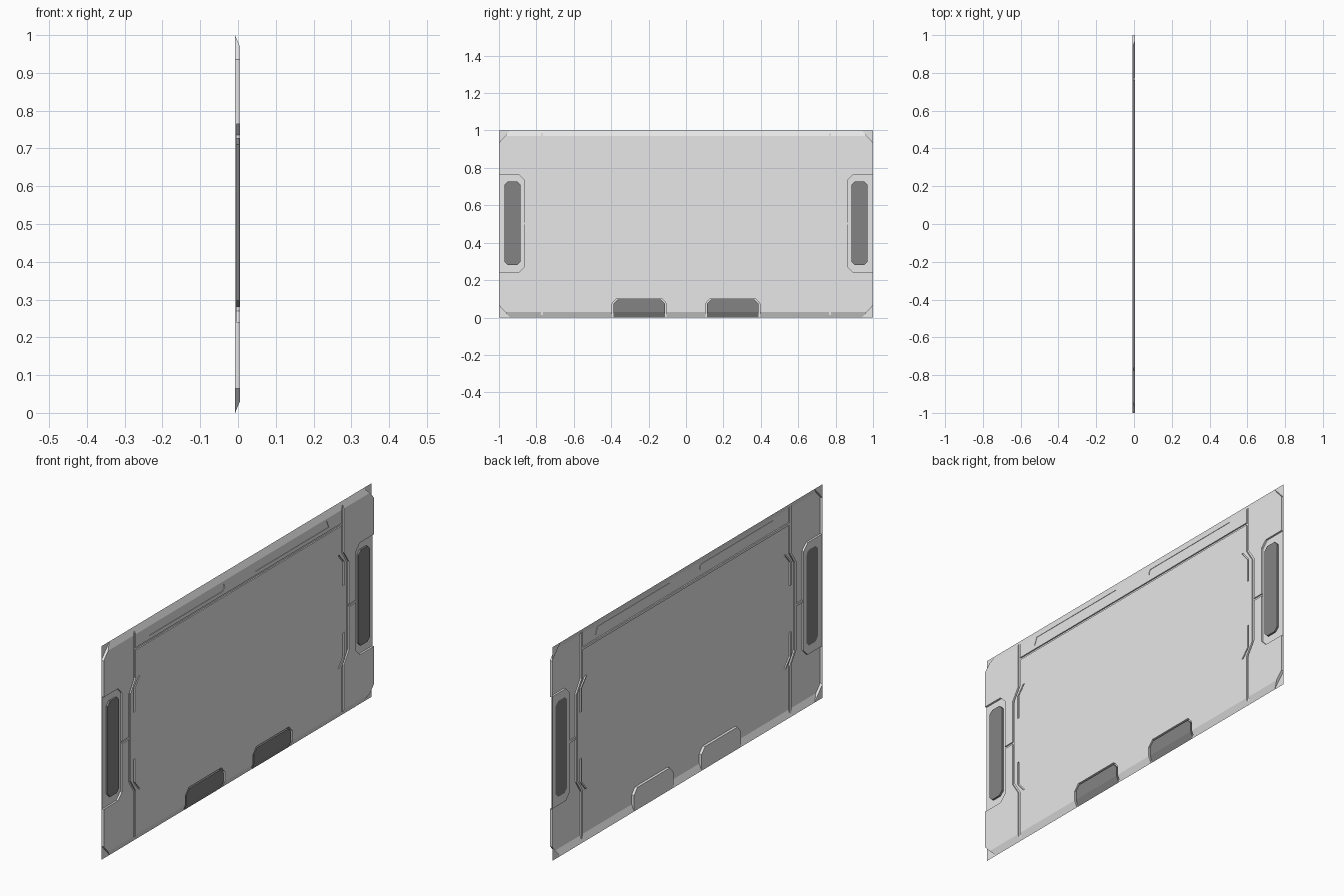
import bpy, bmesh

if "Cube" in bpy.data.objects:
    bpy.data.objects.remove(bpy.data.objects["Cube"])

FRONT, BACK = 0.005, -0.008          # x of the panel face and of its rim


def material(name, v):
    m = bpy.data.materials.new(name)
    m.diffuse_color = (v, v, v, 1)
    m.use_nodes = True
    m.node_tree.nodes["Principled BSDF"].inputs["Base Color"].default_value = m.diffuse_color
    return m


LIGHT = material("light_grey", 0.8)
DARK = material("dark_grey", 0.23)


def finish(name, bm, mats):
    bmesh.ops.recalc_face_normals(bm, faces=bm.faces)
    me = bpy.data.meshes.new(name)
    bm.to_mesh(me)
    bm.free()
    for m in mats:
        me.materials.append(m)
    ob = bpy.data.objects.new(name, me)
    bpy.context.collection.objects.link(ob)
    return ob


def prism(bm, outline, x0, x1):
    """Extrude a (y, z) outline along x."""
    f = bm.faces.new([bm.verts.new((x0, y, z)) for y, z in outline])
    top = bmesh.ops.extrude_face_region(bm, geom=[f], use_keep_orig=True)["geom"]
    for v in top:
        if isinstance(v, bmesh.types.BMVert):
            v.co.x = x1


def ribbon(path, w):
    """Outline of a steep path, widened sideways in y."""
    return [(y - w / 2, z) for y, z in path] + [(y + w / 2, z) for y, z in reversed(path)]


def mirrored(outline, y=True, z=False):
    out = [outline]
    if y:
        out += [[(-a, b) for a, b in o] for o in out]
    if z:
        out += [[(a, 1 - b) for a, b in o] for o in out]
    return out


def chamfered(y0, y1, z0, z1, c):
    return [(y0 + c, z0), (y1 - c, z0), (y1, z0 + c), (y1, z1 - c),
            (y1 - c, z1), (y0 + c, z1), (y0, z1 - c), (y0, z0 + c)]


def rect(y0, y1, z0, z1):
    return [(y0, z0), (y1, z0), (y1, z1), (y0, z1)]


# Panel slab with sloped top and bottom
bm = bmesh.new()
profile = [(BACK, 0), (FRONT, 0.03), (FRONT, 0.97), (BACK, 1)]
ends = [[bm.verts.new((x, y, z)) for x, z in profile] for y in (-1, 1)]
for e in ends:
    bm.faces.new(e)
for i in range(4):
    j = (i + 1) % 4
    bm.faces.new((ends[0][i], ends[0][j], ends[1][j], ends[1][i]))
panel = finish("wall_panel", bm, [LIGHT, DARK])


def cut(outlines, floor):
    bm = bmesh.new()
    for o in outlines:
        prism(bm, o, floor, 0.03)
    cutter = finish("cutter", bm, [LIGHT])
    cutter.hide_render = True
    mod = panel.modifiers.new("cut", 'BOOLEAN')
    mod.operation, mod.solver, mod.object = 'DIFFERENCE', 'EXACT', cutter
    dg = bpy.context.evaluated_depsgraph_get()
    me = bpy.data.meshes.new_from_object(panel.evaluated_get(dg))
    panel.modifiers.clear()
    panel.data = me
    bpy.data.objects.remove(cutter)


# Chamfered corners
cut(mirrored([(0.88, 1.065), (1.06, 0.87), (1.06, 1.065)], z=True), -0.0075)
# Side handle recesses
cut(mirrored([(0.865, 0.27), (0.895, 0.24), (1.05, 0.24), (1.05, 0.765),
              (0.895, 0.765), (0.865, 0.735)]), -0.004)
# Foot recesses
cut(mirrored([(0.105, -0.05), (0.395, -0.05), (0.395, 0.075), (0.37, 0.103),
              (0.13, 0.103), (0.105, 0.075)]), -0.0075)
# Shallow top slots
cut(mirrored([(0.665, 0.925), (0.65, 0.96), (0.115, 0.96), (0.108, 0.95),
              (0.108, 0.937), (0.12, 0.925)]), 0.003)
# Vertical kinked seams
cut(mirrored(ribbon([(0.77, -0.02), (0.77, 0.237), (0.807, 0.295), (0.807, 0.708),
                     (0.77, 0.765), (0.77, 1.02)], 0.013)), -0.002)
# Short accent grooves beside the seams
cut(mirrored(ribbon([(0.775, 0.61), (0.775, 0.72), (0.737, 0.765)], 0.009), z=True), -0.0012)
# Header seam and handle links
cut([rect(-0.77, 0.77, 0.896, 0.907)], -0.001)
cut(mirrored(rect(0.807, 0.87, 0.496, 0.507)), -0.0008)

# Open the back and colour the recesses by depth
bm = bmesh.new()
bm.from_mesh(panel.data)
bm.normal_update()
back = [f for f in bm.faces if f.normal.x < -0.9 and f.calc_center_median().x < BACK + 0.0002]
bmesh.ops.delete(bm, geom=back, context='FACES')
for f in bm.faces:
    c = f.calc_center_median()
    floor = f.normal.x > 0.99 and c.x < 0.0015
    groove_wall = abs(f.normal.x) < 0.1 and abs(c.y) < 0.84 and c.x < 0.0035 and 0.001 < c.z < 0.999
    f.material_index = 1 if floor or groove_wall else 0
me = bpy.data.meshes.new("wall_panel")
bm.to_mesh(me)
bm.free()
me.materials.clear()
for m in (LIGHT, DARK):
    me.materials.append(m)
panel.data = me

for s, side in ((-1, "left"), (1, "right")):
    # Raised pad in each side handle
    bm = bmesh.new()
    prism(bm, [(s * y, z) for y, z in chamfered(0.885, 0.97, 0.28, 0.728, 0.018)], -0.0041, 0.0045)
    finish("handle_pad_" + side, bm, [DARK])
    # Foot plate following the sloped bottom edge
    bm = bmesh.new()
    a, b = 0.113, 0.387
    v = [bm.verts.new((x, s * y, z)) for x, y, z in (
        (-0.0074, a, 0), (-0.0074, b, 0), (0.004, b, 0.03), (0.004, b, 0.073),
        (0.004, b - 0.021, 0.095), (0.004, a + 0.021, 0.095), (0.004, a, 0.073), (0.004, a, 0.03))]
    low = bm.faces.new((v[0], v[1], v[2], v[7]))
    top = bm.faces.new(v[2:])
    if s < 0:
        low.normal_flip()
        top.normal_flip()
    rim = [e for e in bm.edges if e.is_boundary and e not in (bm.edges.get((v[0], v[1])),)]
    for n in bmesh.ops.extrude_edge_only(bm, edges=rim)["geom"]:
        if isinstance(n, bmesh.types.BMVert):
            n.co.x = -0.0075
    finish("foot_plate_" + side, bm, [DARK])
